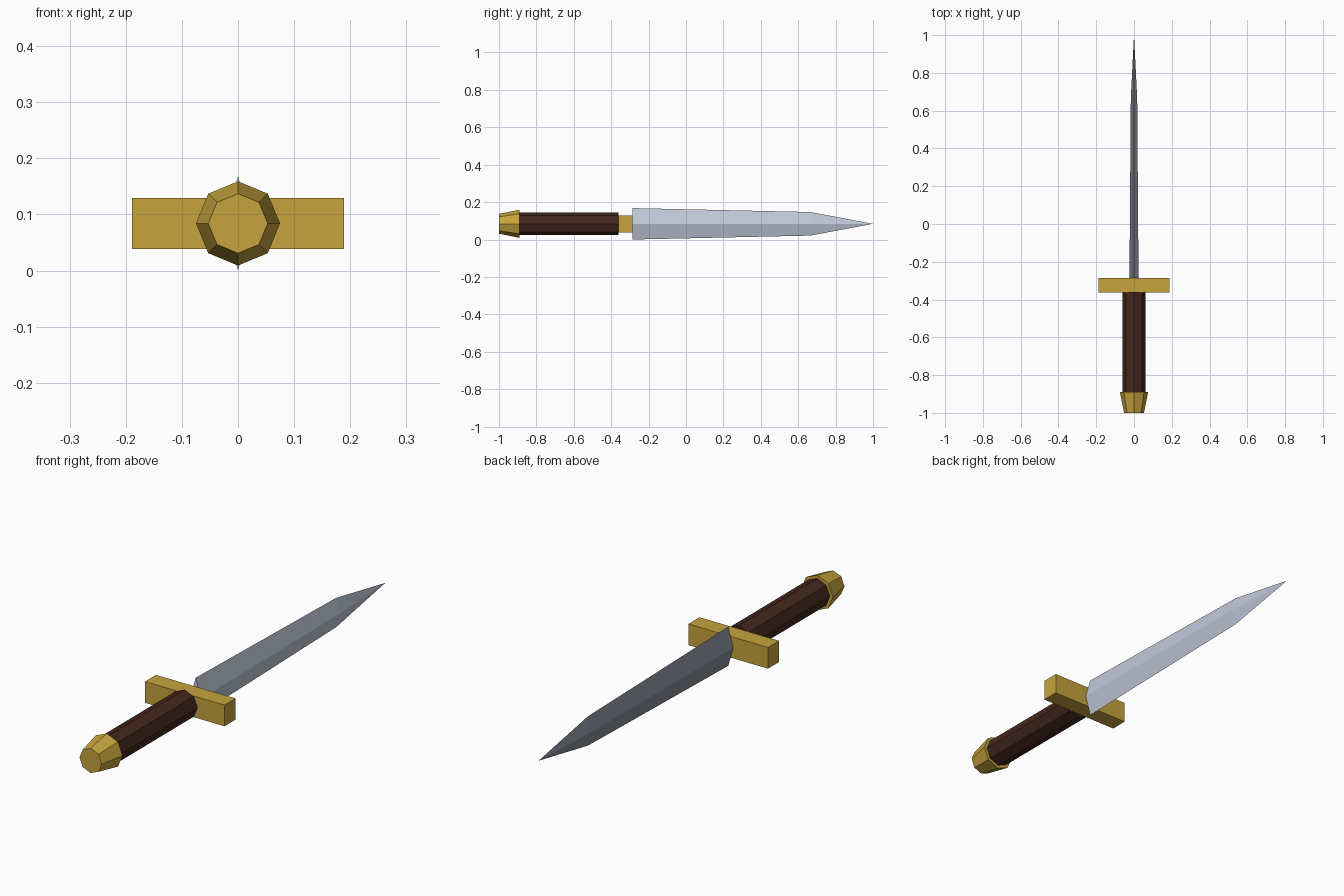
import bpy
import bmesh
import math

cube = bpy.data.objects.get("Cube")
if cube:
    bpy.data.objects.remove(cube, do_unlink=True)

AXIS_Z = 0.084  # height of the dagger's long axis


def make_material(name, rgb):
    mat = bpy.data.materials.new(name)
    mat.use_nodes = True
    mat.diffuse_color = (*rgb, 1)
    bsdf = mat.node_tree.nodes["Principled BSDF"]
    bsdf.inputs["Base Color"].default_value = (*rgb, 1)
    return mat


def loft(name, sides, sections, mat):
    """Join rings along y; each section is (y, half width, half height)."""
    bm = bmesh.new()
    rings = []
    for y, rx, rz in sections:
        if rx == 0:
            rings.append([bm.verts.new((0, y, AXIS_Z))])
            continue
        angles = [2 * math.pi * i / sides for i in range(sides)]
        rings.append([bm.verts.new((rx * math.cos(a), y, AXIS_Z + rz * math.sin(a)))
                      for a in angles])
    for low, high in zip(rings, rings[1:]):
        for i in range(sides):
            j = (i + 1) % sides
            if len(high) == 1:
                bm.faces.new((low[i], low[j], high[0]))
            else:
                bm.faces.new((low[i], low[j], high[j], high[i]))
    for ring in (rings[0], rings[-1]):
        if len(ring) > 1:
            bm.faces.new(ring)
    bmesh.ops.recalc_face_normals(bm, faces=bm.faces)
    mesh = bpy.data.meshes.new(name)
    bm.to_mesh(mesh)
    bm.free()
    mesh.materials.append(mat)
    obj = bpy.data.objects.new(name, mesh)
    bpy.context.collection.objects.link(obj)
    return obj


gold = make_material("gold", (0.57, 0.37, 0.047))
light_steel = make_material("light steel", (0.53, 0.58, 0.69))
dark_steel = make_material("dark steel", (0.24, 0.265, 0.31))
leather = make_material("dark leather", (0.056, 0.02, 0.012))

# Tapered octagonal pommel and grip
loft("pommel", 8, [(-1.0, 0.053, 0.053), (-0.89, 0.075, 0.075)], gold)
loft("grip", 8, [(-0.89, 0.061, 0.061), (-0.361, 0.061, 0.061)], leather)

# Crossguard block
bpy.ops.mesh.primitive_cube_add(size=1, location=(0, -0.324, AXIS_Z))
guard = bpy.context.object
guard.name = "crossguard"
guard.scale = (0.378, 0.075, 0.091)
guard.data.materials.append(gold)

# Diamond-section blade with its edges up and down, darker on its right side
blade = loft("blade", 4, [(-0.287, 0.024, 0.084), (0.665, 0.017, 0.063), (1.0, 0, 0)],
             light_steel)
blade.data.materials.append(dark_steel)
for face in blade.data.polygons:
    face.material_index = 1 if face.normal.x < -0.5 else 0
